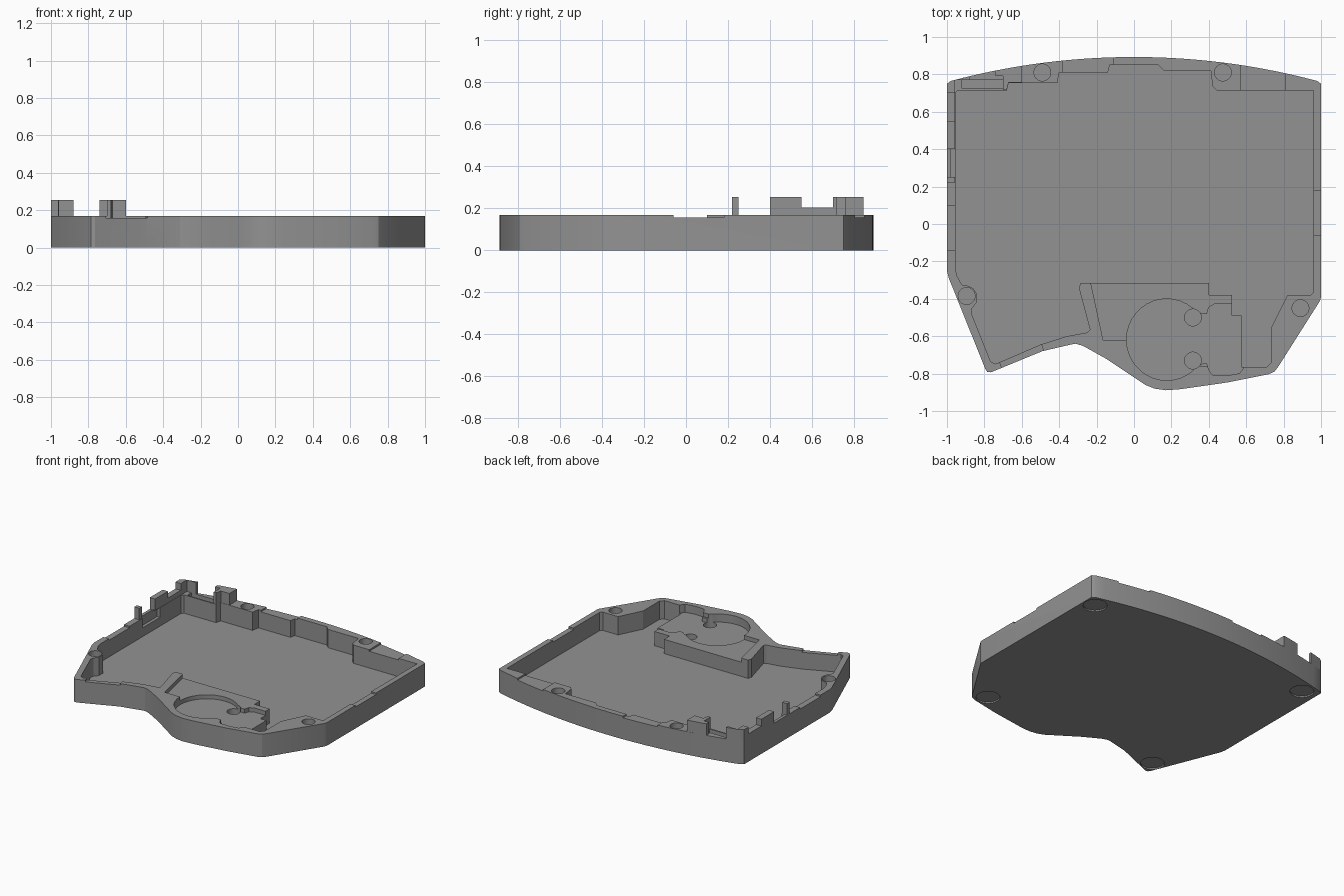
import bpy, bmesh, math

grey = bpy.data.materials.new("mid grey")
grey.diffuse_color = (0.29, 0.29, 0.29, 1)


def prism(name, pts, z0, z1):
    """Extrude a plan outline between two heights."""
    bm = bmesh.new()
    face = bm.faces.new([bm.verts.new((x, y, z0)) for x, y in pts])
    top = bmesh.ops.extrude_face_region(bm, geom=[face])["geom"]
    for v in top:
        if isinstance(v, bmesh.types.BMVert):
            v.co.z = z1
    bmesh.ops.recalc_face_normals(bm, faces=bm.faces)
    me = bpy.data.meshes.new(name)
    bm.to_mesh(me)
    bm.free()
    me.materials.append(grey)
    ob = bpy.data.objects.new(name, me)
    bpy.context.collection.objects.link(ob)
    return ob


def rect(x0, x1, y0, y1):
    return [(x0, y0), (x1, y0), (x1, y1), (x0, y1)]


def disc(x, y, r, n=32):
    return [(x + r * math.cos(2 * math.pi * i / n), y + r * math.sin(2 * math.pi * i / n)) for i in range(n)]


def cut(ob, pts, z0, z1=0.4):
    """Remove a prism from the body, then discard the cutter."""
    c = prism("cutter", pts, z0, z1)
    c.hide_render = True
    m = ob.modifiers.new("cut", 'BOOLEAN')
    m.operation, m.solver, m.object = 'DIFFERENCE', 'EXACT', c
    bpy.context.view_layer.objects.active = ob
    bpy.ops.object.modifier_apply(modifier=m.name)
    bpy.data.objects.remove(c)


def back_y(x):
    """Bowed rear edge."""
    r = 3.81
    return 0.893 - r + math.sqrt(r * r - x * x)


RIM = 0.17

# Outer shell: bowed back, waisted front
outline = [(-1, 0.75), (-1, -0.25), (-0.99, -0.29), (-0.795, -0.775), (-0.785, -0.79), (-0.765, -0.793),
           (-0.49, -0.68), (-0.34, -0.645), (-0.31, -0.64), (-0.27, -0.653), (-0.15, -0.72), (0, -0.82),
           (0.06, -0.86), (0.11, -0.88), (0.17, -0.889), (0.25, -0.883), (0.5, -0.847), (0.72, -0.803),
           (0.75, -0.79), (0.77, -0.765), (0.995, -0.41), (1, -0.39), (1, 0.75)]
outline += [(0.98 - i * 1.96 / 28, back_y(0.98 - i * 1.96 / 28)) for i in range(29)]
body = prism("tray_body", outline, 0, RIM)

# Main pocket, stepping around the front pad and the screw bosses
pocket = [(-0.955, 0.70), (-0.94, 0.715), (-0.68, 0.715), (-0.67, 0.755), (-0.41, 0.755), (-0.40, 0.81),
          (-0.14, 0.81), (-0.13, 0.85), (0.13, 0.85), (0.16, 0.82), (0.41, 0.82), (0.42, 0.735),
          (0.44, 0.715), (0.96, 0.715), (0.96, -0.365), (0.945, -0.38), (0.82, -0.38), (0.735, -0.55),
          (0.735, -0.74), (0.71, -0.765), (0.575, -0.765), (0.575, -0.49), (0.525, -0.49), (0.525, -0.38),
          (0.40, -0.38), (0.40, -0.315), (-0.285, -0.315), (-0.295, -0.34), (-0.235, -0.565), (-0.25, -0.58),
          (-0.36, -0.60), (-0.50, -0.645), (-0.74, -0.748), (-0.767, -0.735), (-0.87, -0.475), (-0.865, -0.45),
          (-0.842, -0.42), (-0.84, -0.375), (-0.86, -0.343), (-0.89, -0.33), (-0.92, -0.325),
          (-0.945, -0.28), (-0.955, -0.24)]
cut(body, pocket, 0.035)

# Lowered pad, leaving a rib on its left side
cut(body, [(-0.234, -0.30), (0.6, -0.30), (0.6, -0.76), (0.3, -0.76), (0.1, -0.62), (-0.165, -0.62)], 0.14)

# Round recess in the pad with a channel opening to the right
arc = [(0.175 + 0.215 * math.cos(math.radians(a)), -0.618 + 0.218 * math.sin(math.radians(a)))
       for a in range(40, 321, 10)]
recess = arc + [(0.37, -0.745), (0.39, -0.745), (0.40, -0.78), (0.42, -0.808), (0.50, -0.81),
                (0.565, -0.798), (0.59, -0.762), (0.59, -0.428), (0.43, -0.428), (0.40, -0.445), (0.39, -0.48),
                (0.37, -0.48)]
cut(body, recess, 0.11)

# Screw holes
for x, y in [(-0.49, 0.81), (0.475, 0.81), (-0.895, -0.385), (0.89, -0.45)]:
    cut(body, disc(x, y, 0.045), 0.06)
for x, y in [(0.315, -0.50), (0.315, -0.73)]:
    cut(body, disc(x, y, 0.045), 0.06)

# Foot recesses underneath
for x, y in [(0.91, 0.68), (0.67, -0.72), (-0.886, 0.69), (-0.74, -0.69)]:
    cut(body, disc(x, y, 0.08), -0.1, 0.01)

# Shallow notches along the rim
for notch in [rect(-1.1, -0.9, -0.14, 0.10), rect(0.9, 1.1, -0.06, 0.18),
              rect(-0.38, -0.11, 0.68, 0.95), rect(0.57, 0.81, 0.68, 0.95),
              [(-0.69, -0.82), (-0.47, -0.72), (-0.51, -0.60), (-0.73, -0.70)]]:
    cut(body, notch, 0.158)

# Slots in the rear left rim and the left wall
cut(body, rect(-0.92, -0.70, 0.725, 0.77), 0.12)
cut(body, rect(-0.978, -0.94, 0.25, 0.455), 0.10)

# Raised posts on the rear left corner
prism("left_post", rect(-1, -0.96, 0.22, 0.25), RIM, 0.255)
prism("left_wall_tall", rect(-1, -0.957, 0.40, 0.55), RIM, 0.255)
prism("left_wall_low", rect(-1, -0.957, 0.55, 0.70), RIM, 0.205)
prism("corner_post", [(-1, 0.70), (-0.957, 0.70), (-0.957, 0.77), (-0.88, 0.77), (-0.88, back_y(0.88)),
                      (-0.98, back_y(0.98)), (-1, 0.75)], RIM, 0.255)
prism("rear_post", [(-0.74, 0.79), (-0.70, 0.79), (-0.70, 0.717), (-0.68, 0.717), (-0.67, 0.757),
                    (-0.60, 0.757), (-0.60, back_y(0.60)), (-0.67, back_y(0.67)), (-0.74, back_y(0.74))],
      RIM, 0.255)

# Smooth the rounded walls, keep edges sharp
bpy.ops.object.select_all(action='DESELECT')
body.select_set(True)
bpy.context.view_layer.objects.active = body
bpy.ops.object.shade_smooth_by_angle(angle=math.radians(25))
